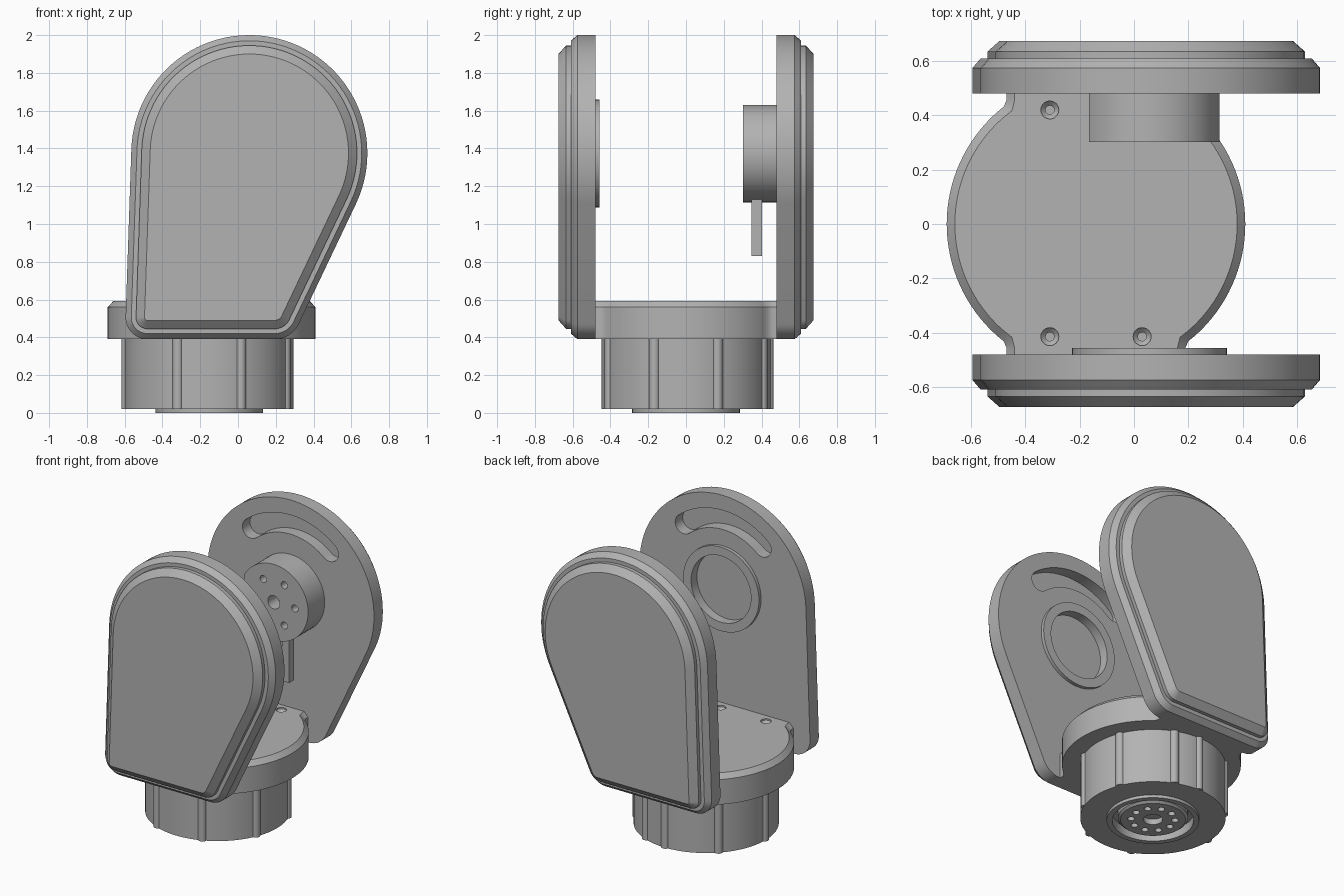
import bpy, bmesh
from math import pi, radians, cos, sin, acos, atan2, hypot, tau
from mathutils import Matrix

if "Cube" in bpy.data.objects:
    bpy.data.objects.remove(bpy.data.objects["Cube"])

grey = bpy.data.materials.new("plain grey")
grey.use_nodes = True
grey.diffuse_color = (0.45, 0.45, 0.45, 1)
grey.node_tree.nodes["Principled BSDF"].inputs["Base Color"].default_value = (0.45, 0.45, 0.45, 1)


def finish(name, bm):
    bmesh.ops.recalc_face_normals(bm, faces=bm.faces)
    mesh = bpy.data.meshes.new(name)
    bm.to_mesh(mesh)
    bm.free()
    mesh.materials.append(grey)
    ob = bpy.data.objects.new(name, mesh)
    bpy.context.collection.objects.link(ob)
    return ob


def activate(ob):
    bpy.ops.object.select_all(action='DESELECT')
    ob.select_set(True)
    bpy.context.view_layer.objects.active = ob


def smooth(ob):
    activate(ob)
    bpy.ops.object.shade_smooth_by_angle(angle=radians(30))


def loft(name, loops):
    """Skin closed loops of equal length and cap both ends."""
    bm = bmesh.new()
    rings = [[bm.verts.new(p) for p in loop] for loop in loops]
    n = len(rings[0])
    for a, b in zip(rings, rings[1:]):
        for i in range(n):
            j = (i + 1) % n
            bm.faces.new((a[i], a[j], b[j], b[i]))
    bm.faces.new(rings[0])
    bm.faces.new(rings[-1])
    return finish(name, bm)


def turned(name, profile, centre, axis='Z', seg=64):
    """Round part from (radius, position along axis) pairs."""
    x, other = centre
    loops = []
    for r, h in profile:
        ring = [(x + r * cos(tau * i / seg), other + r * sin(tau * i / seg)) for i in range(seg)]
        loops.append([(u, v, h) if axis == 'Z' else (u, h, v) for u, v in ring])
    return loft(name, loops)


def cut(ob, cutter, operation='DIFFERENCE'):
    mod = ob.modifiers.new("cut", 'BOOLEAN')
    mod.object, mod.operation, mod.solver = cutter, operation, 'EXACT'
    activate(ob)
    bpy.ops.object.modifier_apply(modifier=mod.name)
    bpy.data.objects.remove(cutter)


def box(name, lo, hi):
    bm = bmesh.new()
    size = [b - a for a, b in zip(lo, hi)]
    mid = [(a + b) / 2 for a, b in zip(lo, hi)]
    bmesh.ops.create_cube(bm, size=1, matrix=Matrix.Translation(mid) @ Matrix.Diagonal((*size, 1)))
    return finish(name, bm)


# Side plates: teardrop outline wrapped around three circles (x, z, radius)
CIRCLES = [(0.06, 1.375, 0.625), (-0.48, 0.505, 0.115), (0.195, 0.53, 0.14)]
PIVOT = (0.057, 1.373)


def teardrop(inset):
    normals = []
    for k in range(3):
        (x0, z0, r0), (x1, z1, r1) = CIRCLES[k], CIRCLES[(k + 1) % 3]
        dx, dz = x1 - x0, z1 - z0
        normals.append(atan2(dz, dx) - acos((r0 - r1) / hypot(dx, dz)))
    pts = []
    for k, (x, z, r) in enumerate(CIRCLES):
        start, end = normals[k - 1], normals[k]
        sweep = (end - start) % tau
        steps = 56 if k == 0 else 12
        for i in range(steps + 1):
            a = start + sweep * i / steps
            pts.append((x + (r - inset) * cos(a), z + (r - inset) * sin(a)))
    return pts


def arc_slot(side):
    """Curved, round-ended slot concentric with the pivot."""
    rad, half, a0, a1 = 0.46, 0.065, radians(50), radians(130)
    px, pz = PIVOT
    pts = []
    for i in range(25):
        a = a0 + (a1 - a0) * i / 24
        pts.append(((rad + half) * cos(a), (rad + half) * sin(a)))
    for i in range(1, 10):
        a = a1 + pi * i / 10
        pts.append((rad * cos(a1) + half * cos(a), rad * sin(a1) + half * sin(a)))
    for i in range(25):
        a = a1 + (a0 - a1) * i / 24
        pts.append(((rad - half) * cos(a), (rad - half) * sin(a)))
    for i in range(1, 10):
        a = a0 + pi + pi * i / 10
        pts.append((rad * cos(a0) + half * cos(a), rad * sin(a0) + half * sin(a)))
    return loft("slot_cutter", [[(px + u, side * y, pz + v) for u, v in pts] for y in (0.4, 0.56)])


STEPS = [(0.48, 0), (0.575, 0), (0.61, 0.03), (0.61, 0.055), (0.635, 0.055), (0.675, 0.1)]
for name, side in (("front_plate", -1), ("back_plate", 1)):
    plate = loft(name, [[(x, side * y, z) for x, z in teardrop(o)] for y, o in STEPS])
    cut(plate, arc_slot(side))
    if side < 0:
        cut(plate, turned("recess_cutter", [(0.225, -0.52), (0.225, -0.4)], PIVOT, 'Y'))
    smooth(plate)

# Bearing ring on the inside of the front plate
ring = turned("bearing_ring", [(0.285, -0.485), (0.285, -0.457)], PIVOT, 'Y')
cut(ring, turned("bore_cutter", [(0.225, -0.6), (0.225, -0.4)], PIVOT, 'Y'))
smooth(ring)

# Pivot hub on the inside of the back plate, flattened on one side and drilled
hub = turned("pivot_hub", [(0.258, 0.302), (0.258, 0.482)], PIVOT, 'Y')
cut(hub, box("flat_cutter", (-0.4, 0.2, 1), (-0.165, 0.6, 1.8)))
cut(hub, turned("drill", [(0.045, 0.2), (0.045, 0.4)], PIVOT, 'Y', 24))
for k in range(6):
    a = tau * k / 6
    spot = (PIVOT[0] + 0.158 * cos(a), PIVOT[1] + 0.158 * sin(a))
    cut(hub, turned("drill", [(0.024, 0.2), (0.024, 0.36)], spot, 'Y', 20))
smooth(hub)
box("hub_stem", (0.085, 0.348, 0.83), (0.14, 0.402, 1.16))

# Base: chamfered disc with necks reaching both plates
BASE_X = -0.14


def base_outline(o):
    end = radians(48.4)
    quarter = [((0.55 - o) * cos(end * i / 16), (0.55 - o) * sin(end * i / 16)) for i in range(17)]
    quarter += [(0.34 - o, 0.432 - o / 2), (0.33 - o, 0.455), (0.33 - o, 0.485)]
    half = quarter + [(-x, y) for x, y in reversed(quarter)]
    lower = [(x, -y) for x, y in reversed(half)]
    return [(BASE_X + x, y) for x, y in half + lower[1:-1]]


base = loft("base_disc", [[(x, y, z) for x, y in base_outline(o)]
                          for z, o in ((0.39, 0), (0.56, 0), (0.592, 0.03))])
for x in (-0.31, 0.03):
    for y in (-0.415, 0.42):
        cut(base, turned("drill", [(0.016, 0.5), (0.016, 0.565), (0.033, 0.582), (0.033, 0.65)], (x, y), seg=24))
smooth(base)

# Ribbed drum below the base, with unevenly spaced ribs
AXIS = (-0.152, 0)
drum = turned("drum", [(0.447, 0.02), (0.447, 0.392)], AXIS, seg=96)
cut(drum, turned("bore_cutter", [(0.25, -0.1), (0.25, 0.06)], AXIS))
smooth(drum)
for k in (1, 3, 4, 6, 8, 11, 13, 15):
    a = tau * k / 16
    spot = (AXIS[0] + 0.436 * cos(a), AXIS[1] + 0.436 * sin(a))
    rib = turned("drum_rib", [(0.028, 0.02), (0.028, 0.392)], spot, seg=24)
    cut(rib, turned("drill", [(0.014, 0), (0.014, 0.04)], spot, seg=16))
    smooth(rib)

# Output flange on the underside: rim plus drilled centre
rim = turned("flange_rim", [(0.285, 0), (0.285, 0.022)], AXIS)
cut(rim, turned("bore_cutter", [(0.25, -0.1), (0.25, 0.1)], AXIS))
smooth(rim)
flange = turned("output_flange", [(0.2, 0.008), (0.215, 0.02), (0.215, 0.062)], AXIS)
cut(flange, turned("drill", [(0.06, -0.1), (0.06, 0.045)], AXIS, seg=32))
for k in range(10):
    a = tau * k / 10
    spot = (AXIS[0] + 0.135 * cos(a), AXIS[1] + 0.135 * sin(a))
    cut(flange, turned("drill", [(0.022, -0.1), (0.022, 0.045)], spot, seg=16))
smooth(flange)
